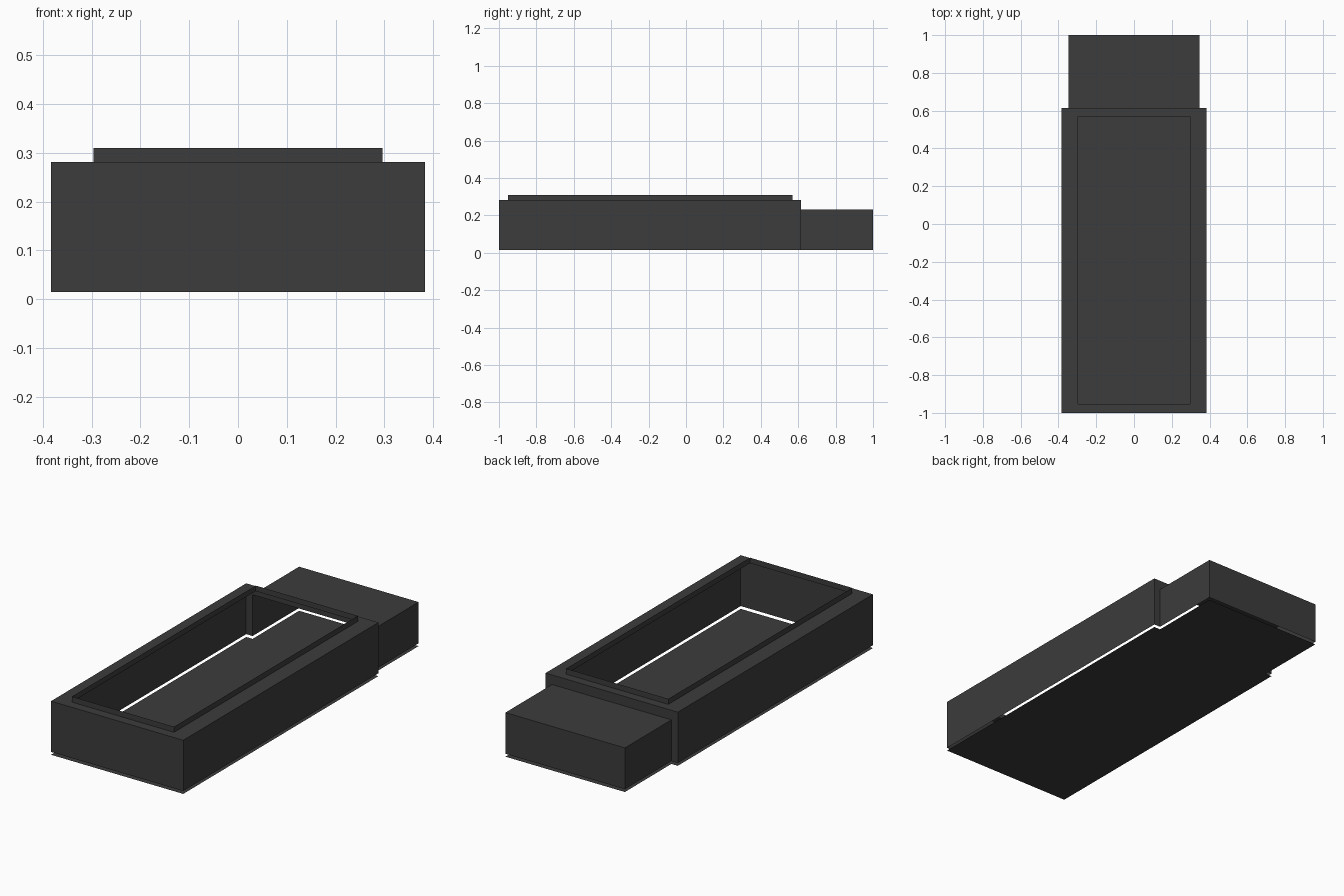
import bpy

if "Cube" in bpy.data.objects:
    bpy.data.objects.remove(bpy.data.objects["Cube"])

# Main dimensions
W, R = 0.383, 0.346            # half widths: main body, rear box
Y0, Y1, Y2 = -1.0, 0.615, 1.0  # front, step, back
ZB, ZR, ZM, ZL = 0.015, 0.231, 0.281, 0.31
LX, LY0, LY1 = 0.296, -0.952, 0.569  # opening in the top

mat = bpy.data.materials.new("charcoal")
mat.diffuse_color = (0.045, 0.045, 0.045, 1)
mat.use_nodes = True
mat.node_tree.nodes["Principled BSDF"].inputs["Base Color"].default_value = mat.diffuse_color


def part(name, faces):
    """Build an object from faces given as lists of points, sharing vertices."""
    index, polys = {}, []
    for f in faces:
        polys.append([index.setdefault(tuple(p), len(index)) for p in f])
    me = bpy.data.meshes.new(name)
    me.from_pydata(list(index), [], polys)
    me.materials.append(mat)
    ob = bpy.data.objects.new(name, me)
    bpy.context.collection.objects.link(ob)
    return ob


def rect(x, y0, y1):
    return [(-x, y0), (x, y0), (x, y1), (-x, y1)]


def at(pts, z):
    return [(x, y, z) for x, y in pts]


def walls(pts, z0, z1, sides):
    """Vertical sheets on the chosen sides of a counter-clockwise outline."""
    out = []
    for i in sides:
        a, b = pts[i], pts[(i + 1) % len(pts)]
        out.append([(*a, z0), (*b, z0), (*b, z1), (*a, z1)])
    return out


body, opening, rear = rect(W, Y0, Y1), rect(LX, LY0, LY1), rect(R, Y1, Y2)

# Main body: front and sides, back wall with a passage to the rear box, top rim
back = [(W, Y1, ZB), (R, Y1, ZB), (R, Y1, ZR), (-R, Y1, ZR),
        (-R, Y1, ZB), (-W, Y1, ZB), (-W, Y1, ZM), (W, Y1, ZM)]
back = [back[:3] + back[7:], back[2:4] + back[6:], back[3:7]]
o, n = at(body, ZM), at(opening, ZM)
rim = [[o[i], o[(i + 1) % 4], n[(i + 1) % 4], n[i]] for i in range(4)]
part("main_body", walls(body, ZB, ZM, (0, 1, 3)) + back + rim)

# Thin raised lip round the opening
part("opening_lip", walls(opening, ZM, ZL, range(4)))

# Rear box: open to the main body and below
part("rear_box", walls(rear, ZB, ZR, (1, 2, 3)) + [at(rear, ZR)])

# Base sheet, floating just below the walls, same outline
outline = [(-W, Y0), (W, Y0), (W, Y1), (R, Y1), (R, Y2), (-R, Y2), (-R, Y1), (-W, Y1)]
part("base_sheet", [at(outline, 0.0)[::-1]])
